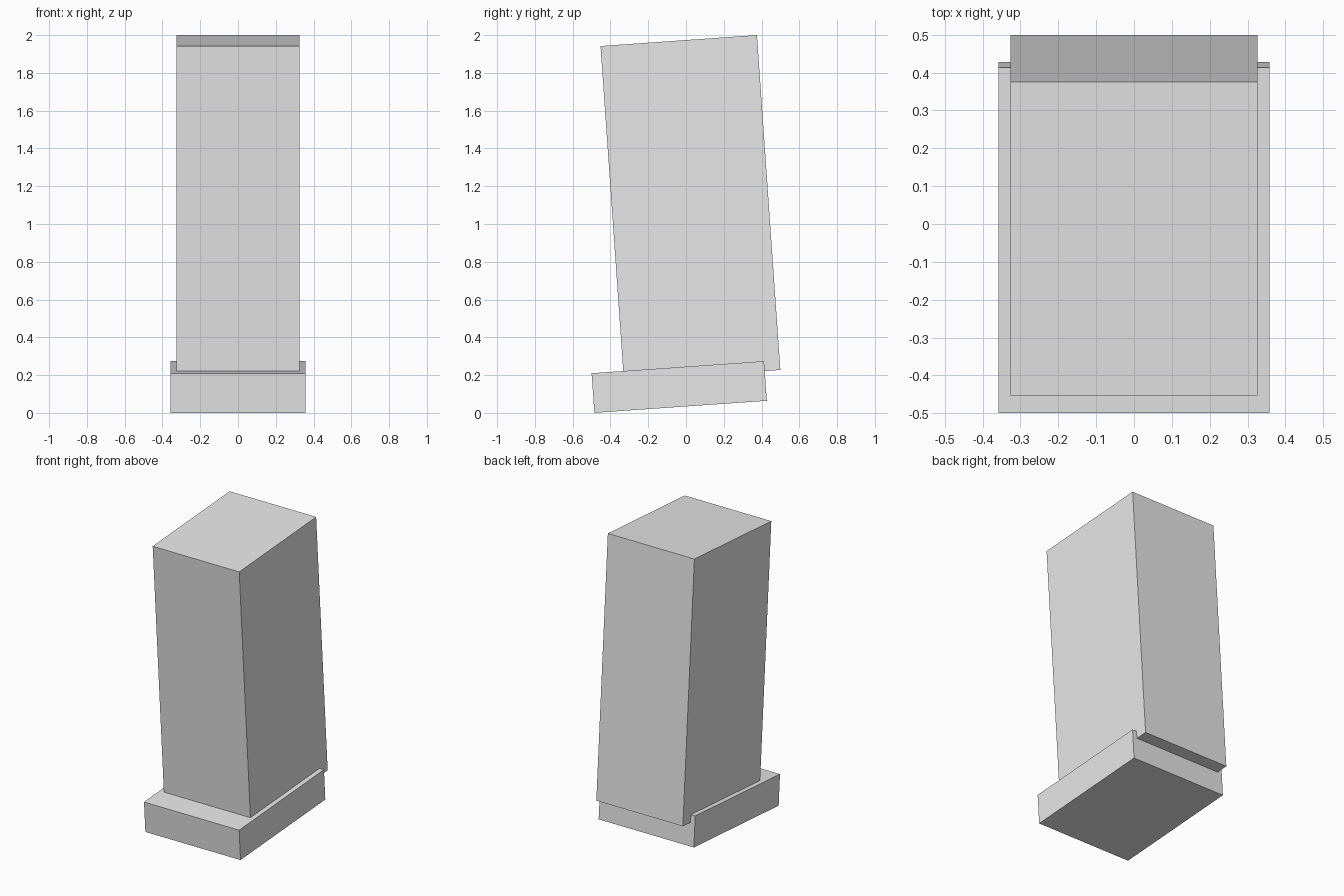
import bpy
import math

# Remove the default cube
old = bpy.data.objects.get("Cube")
if old:
    bpy.data.objects.remove(old, do_unlink=True)

TILT = math.radians(4)

# Single grey colour
grey = bpy.data.materials.new("light_grey")
grey.use_nodes = True
colour = (0.8, 0.8, 0.8, 1)
grey.diffuse_color = colour
grey.node_tree.nodes["Principled BSDF"].inputs["Base Color"].default_value = colour


def tilted_block(name, size, centre):
    """Flat-faced box leaning back-edge-up around the x axis."""
    bpy.ops.mesh.primitive_cube_add(size=1, location=centre, rotation=(TILT, 0, 0))
    block = bpy.context.object
    block.name = name
    block.scale = size
    block.data.materials.append(grey)
    return block


# Low plinth, with the tall block set back on it and overhanging the rear
tilted_block("base_plinth", (0.717, 0.915, 0.21), (0, -0.036, 0.137))
tilted_block("tall_block", (0.652, 0.83, 1.777), (0, 0.0235, 1.0847))
